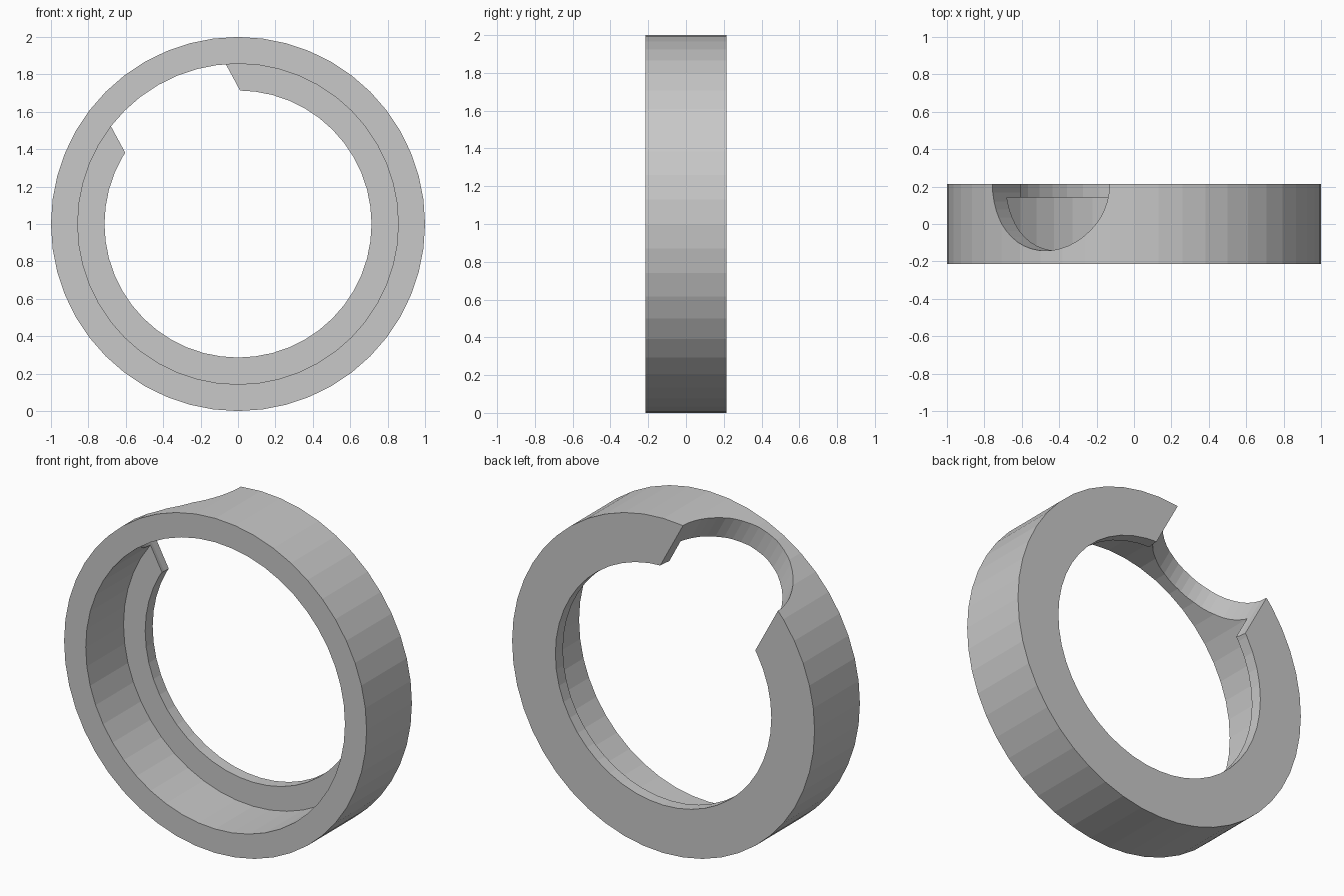
import bpy
import bmesh
from math import cos, sin, pi, radians

default_cube = bpy.data.objects.get("Cube")
if default_cube:
    bpy.data.objects.remove(default_cube, do_unlink=True)

SIDES = 48
HALF_DEPTH = 0.214
NOTCH_RADIUS = 0.357
NOTCH_TILT = radians(-28.4)

grey = bpy.data.materials.new("plain_grey")
grey.use_nodes = True
colour = (0.58, 0.58, 0.58, 1)
grey.diffuse_color = colour
grey.node_tree.nodes["Principled BSDF"].inputs["Base Color"].default_value = colour


def lathe(name, profile):
    """Revolve a closed (radius, y) profile around the y axis at z = 1."""
    bm = bmesh.new()
    rings = []
    for i in range(SIDES):
        a = 2 * pi * i / SIDES
        rings.append([bm.verts.new((r * cos(a), y, 1 + r * sin(a))) for r, y in profile])
    n = len(profile)
    for i in range(SIDES):
        p, q = rings[i], rings[(i + 1) % SIDES]
        for j in range(n):
            k = (j + 1) % n
            bm.faces.new((p[j], p[k], q[k], q[j]))
    bmesh.ops.recalc_face_normals(bm, faces=bm.faces)
    mesh = bpy.data.meshes.new(name)
    bm.to_mesh(mesh)
    bm.free()
    mesh.materials.append(grey)
    obj = bpy.data.objects.new(name, mesh)
    bpy.context.collection.objects.link(obj)
    return obj


# Outer band with an inward lip along the back
ring = lathe("lipped_ring", [
    (1, -HALF_DEPTH), (1, HALF_DEPTH), (0.714, HALF_DEPTH),
    (0.714, 0.143), (0.857, 0.143), (0.857, -HALF_DEPTH)])

# Radial cylinder that cuts the half-round notch from the back edge
reach = 0.9
bpy.ops.mesh.primitive_cylinder_add(
    vertices=SIDES, radius=NOTCH_RADIUS, depth=1.2,
    location=(reach * sin(NOTCH_TILT), HALF_DEPTH, 1 + reach * cos(NOTCH_TILT)),
    rotation=(0, NOTCH_TILT, 0))
cutter = bpy.context.object
cutter.name = "notch_cutter"
cutter.hide_render = True
cutter.data.materials.append(grey)

notch = ring.modifiers.new("notch", 'BOOLEAN')
notch.operation = 'DIFFERENCE'
notch.solver = 'EXACT'
notch.object = cutter

# Apply the cut and discard the cutter
bpy.ops.object.select_all(action='DESELECT')
bpy.context.view_layer.objects.active = ring
ring.select_set(True)
bpy.ops.object.modifier_apply(modifier=notch.name)
bpy.data.objects.remove(cutter, do_unlink=True)
